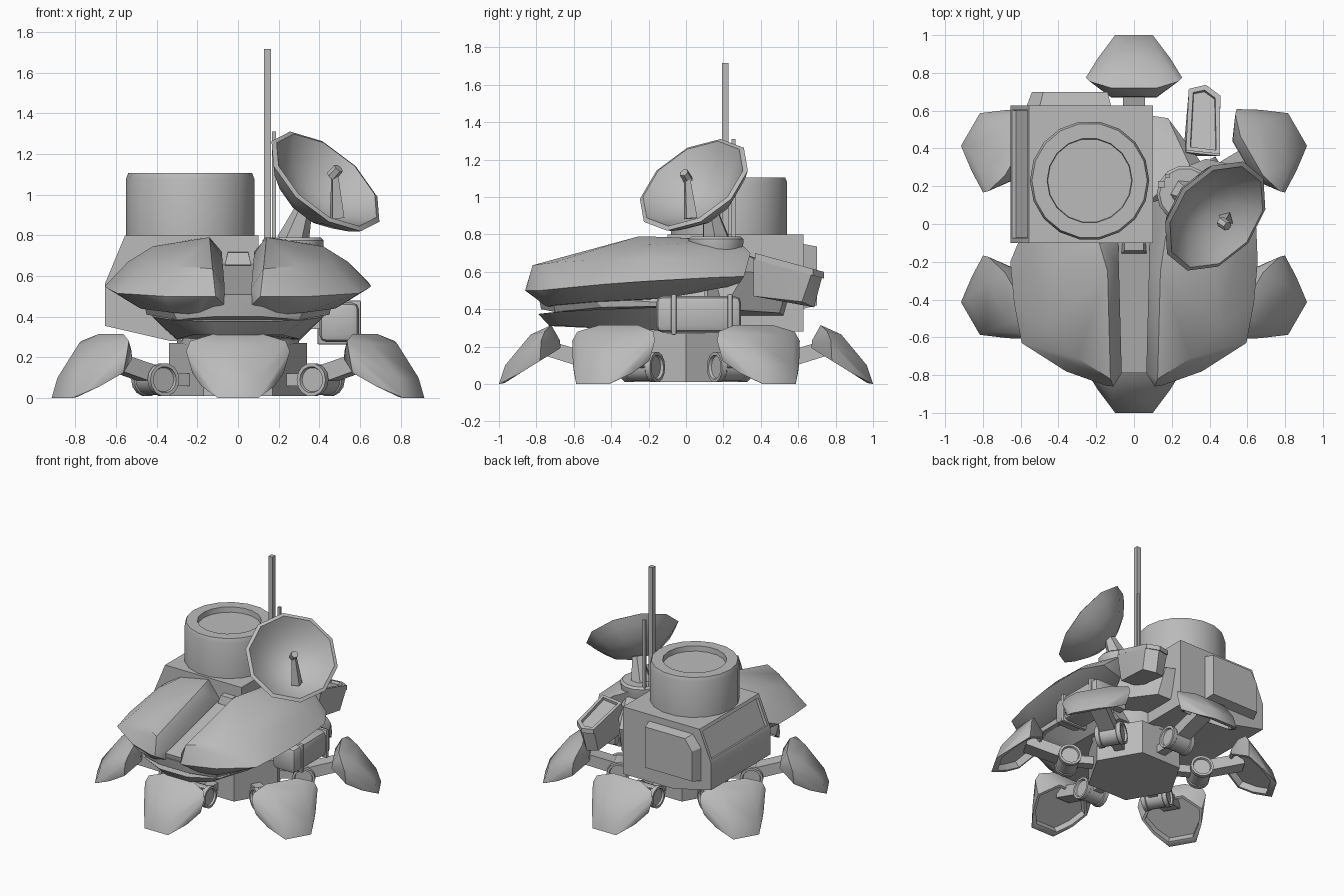
import bpy, bmesh, math
from mathutils import Vector, Matrix

GREY = bpy.data.materials.new("plain_grey")
GREY.diffuse_color = (0.5, 0.5, 0.5, 1)


def finish(name, bm, angle=32, matrix=None):
    bmesh.ops.recalc_face_normals(bm, faces=bm.faces)
    me = bpy.data.meshes.new(name)
    if matrix:
        bm.transform(matrix)
    bm.to_mesh(me)
    bm.free()
    for p in me.polygons:
        p.use_smooth = True
    me.set_sharp_from_angle(angle=math.radians(angle))
    me.materials.append(GREY)
    ob = bpy.data.objects.new(name, me)
    bpy.context.collection.objects.link(ob)
    return ob


def hull_bm(points):
    bm = bmesh.new()
    for p in points:
        bm.verts.new(p)
    bmesh.ops.convex_hull(bm, input=bm.verts)
    bmesh.ops.delete(bm, geom=[v for v in bm.verts if not v.link_faces], context='VERTS')
    bmesh.ops.dissolve_limit(bm, angle_limit=math.radians(4), verts=bm.verts, edges=bm.edges)
    return bm


def hull(name, points, angle=32, matrix=None):
    return finish(name, hull_bm(points), angle, matrix)


def mirrored(points):
    return [(s * x, y, z) for x, y, z in points for s in (1, -1)]


def box(name, lo, hi, bevel=0, matrix=None):
    bm = hull_bm([(x, y, z) for x in (lo[0], hi[0]) for y in (lo[1], hi[1]) for z in (lo[2], hi[2])])
    if bevel:
        bmesh.ops.bevel(bm, geom=bm.edges[:], offset=bevel, segments=2, affect='EDGES', profile=0.5)
    return finish(name, bm, 32, matrix)


def inset(bm, direction, width, depth):
    # inset the face that looks most along a direction
    bm.normal_update()
    f = max(bm.faces, key=lambda q: q.normal.dot(Vector(direction)))
    bmesh.ops.inset_region(bm, faces=[f], thickness=width, depth=0)
    bmesh.ops.inset_region(bm, faces=[f], thickness=0.004, depth=0)
    bmesh.ops.translate(bm, verts=f.verts[:], vec=f.normal * depth)


def lathe(name, profile, sides, centre=(0, 0, 0), axis=(0, 0, 1), matrix=None, angle=32, turn=0):
    # revolve (radius, height) points, radius 0 closes with a cap
    bm = bmesh.new()
    rings = []
    for r, h in profile:
        n = sides if r > 1e-5 else 1
        rings.append([bm.verts.new((r * math.cos(2 * math.pi * i / sides + turn),
                                    r * math.sin(2 * math.pi * i / sides + turn), h)) for i in range(n)])
    for a, b in zip(rings, rings[1:]):
        for i in range(sides):
            j = (i + 1) % sides
            vs = []
            for v in (a[i % len(a)], a[j % len(a)], b[j % len(b)], b[i % len(b)]):
                if v not in vs:
                    vs.append(v)
            bm.faces.new(vs)
    m = Matrix.Translation(centre) @ Vector(axis).to_track_quat('Z', 'Y').to_matrix().to_4x4()
    return finish(name, bm, angle, matrix @ m if matrix else m)


# hexagonal base
lathe("hex_base", [(0, 0.01), (0.34, 0.01), (0.34, 0.27), (0, 0.27)], 6)
lathe("neck", [(0, 0.26), (0.3, 0.26), (0.3, 0.45), (0, 0.45)], 12)

# six legs, modelled along +y and turned in 60 degree steps
for k in range(6):
    m = Matrix.Rotation(k * math.pi / 3, 4, 'Z')
    foot = hull_bm(mirrored([(0.10, 1.0, 0), (0.10, 0.97, 0.005), (0.10, 0.967, 0.10), (0.255, 0.775, 0.23),
                             (0.225, 0.78, 0.124), (0.18, 0.885, 0.059), (0.19, 0.88, 0.10),
                             (0.13, 0.83, 0.265), (0.12, 0.72, 0.315),
                             (0.235, 0.755, 0.28), (0.12, 0.67, 0.193), (0.12, 0.675, 0.235)]))
    inset(foot, (0, -0.52, -0.85), 0.02, -0.05)
    finish("foot_shell", foot, 45, m)
    lathe("hip_motor", [(0, -0.08), (0.06, -0.08), (0.065, -0.095), (0.082, -0.095), (0.082, -0.065), (0.076, -0.06),
                        (0.076, 0.06), (0.082, 0.065), (0.082, 0.095), (0.065, 0.095), (0.06, 0.08), (0, 0.08)],
          14, (0, 0.47, 0.09), (1, 0, 0), m)
    box("hip_link", (-0.035, 0.26, 0.06), (0.035, 0.45, 0.12), 0, m)
    hull("leg_arm", mirrored([(0.055, 0.46, 0.06), (0.055, 0.46, 0.15), (0.06, 0.6, 0.19),
                              (0.06, 0.76, 0.24), (0.06, 0.78, 0.16), (0.055, 0.6, 0.11)]), 32, m)

# front armour shells, one on each side of the channel
shell = [(0.19, -0.08, 0.785), (0.14, -0.25, 0.79), (0.125, -0.82, 0.635), (0.11, -0.86, 0.50),
         (0.08, -0.22, 0.72), (0.065, -0.79, 0.54), (0.07, -0.79, 0.46), (0.09, 0.1, 0.55),
         (0.15, -0.855, 0.50), (0.36, -0.78, 0.50), (0.595, -0.63, 0.515), (0.635, -0.42, 0.535),
         (0.655, -0.2, 0.55), (0.64, 0.15, 0.57), (0.54, 0.31, 0.575),
         (0.42, -0.2, 0.745), (0.42, 0.1, 0.735), (0.30, -0.71, 0.65), (0.46, -0.54, 0.66), (0.54, -0.2, 0.67),
         (0.53, 0.1, 0.67), (0.22, 0.28, 0.765), (0.38, 0.345, 0.70), (0.32, 0.2, 0.765),
         (0.33, -0.72, 0.42), (0.48, -0.5, 0.44), (0.5, -0.1, 0.46), (0.2, -0.74, 0.41), (0.3, 0.28, 0.53)]
hull("armour_right", shell, 38)
hull("armour_left", [(-x, y, z) for x, y, z in shell if y < 0.12], 38)

# centre channel, lower lip and chin
hull("channel_floor", mirrored([(0.08, -0.79, 0.51), (0.08, -0.77, 0.41), (0.1, -0.1, 0.66), (0.1, -0.1, 0.4)]))
hull("channel_vent", mirrored([(0.065, -0.155, 0.655), (0.065, -0.1, 0.64), (0.05, -0.14, 0.715), (0.05, -0.09, 0.72)]))
hull("lower_lip", mirrored([(0.12, -0.79, 0.475), (0.12, -0.775, 0.40), (0.33, -0.71, 0.44), (0.30, -0.70, 0.385),
                            (0.46, -0.5, 0.46), (0.45, -0.45, 0.41), (0.44, 0.1, 0.42), (0.4, 0.1, 0.5)]))
hull("chin", mirrored([(0.12, -0.79, 0.375), (0.33, -0.70, 0.385), (0.42, -0.45, 0.40), (0.42, 0.15, 0.42),
                       (0.10, -0.73, 0.31), (0.22, -0.65, 0.31), (0.30, -0.3, 0.29), (0.3, 0.2, 0.28)]), 25)

# equipment box with side and back panels
section = [(-0.555, 0.8), (0.1, 0.8), (0.1, 0.28), (-0.33, 0.28), (-0.655, 0.355), (-0.655, 0.56)]
cabin = hull_bm([(x, y, z) for x, z in section for y in (-0.1, 0.628)])
inset(cabin, (-0.93, 0, 0.37), 0.035, -0.02)
finish("equipment_box", cabin)
hull("back_panel", [(-0.57, 0.62, 0.40), (-0.12, 0.62, 0.40), (-0.57, 0.62, 0.66), (-0.50, 0.62, 0.75), (-0.12, 0.62, 0.75),
                    (-0.54, 0.70, 0.42), (-0.14, 0.70, 0.42), (-0.54, 0.70, 0.65), (-0.48, 0.70, 0.735), (-0.14, 0.70, 0.735)])

# drum on the box
lathe("drum", [(0, 0.795), (0.315, 0.795), (0.316, 1.075), (0.305, 1.105),
               (0.225, 1.105), (0.222, 1.065), (0, 1.065)], 18, (-0.235, 0.23, 0))

# rear right body and hatch pod
hull("rear_body", [(0.05, 0.58, 0.60), (0.18, 0.56, 0.58), (0.05, 0.1, 0.75), (0.3, 0.3, 0.70), (0.36, 0.32, 0.6),
                   (0.05, 0.53, 0.36), (0.2, 0.5, 0.38), (0.38, 0.2, 0.4), (0.05, 0.1, 0.36)])
lid = [(0.275, 0.39), (0.455, 0.37), (0.457, 0.68), (0.38, 0.737), (0.29, 0.715)]
hatch = hull_bm([(x, y, 0.70 - 0.274 * (y - 0.37) - d) for x, y in lid for d in (0, 0.035)])
inset(hatch, (0, 0.25, 0.97), 0.03, -0.02)
finish("hatch_lid", hatch)
hull("rear_pod", [(x, y - 0.01, 0.67 - 0.274 * (y - 0.37)) for x, y in lid] +
     [(0.26, 0.36, 0.48), (0.42, 0.36, 0.47), (0.44, 0.62, 0.44), (0.37, 0.685, 0.41), (0.29, 0.66, 0.42)])

# side tank with straps
box("side_tank", (0.40, -0.16, 0.275), (0.595, 0.295, 0.47), 0.035)
for y in (-0.065, 0.235):
    box("tank_strap", (0.39, y - 0.014, 0.263), (0.605, y + 0.014, 0.48), 0.008)
box("tank_bracket", (0.28, -0.1, 0.34), (0.42, 0.24, 0.46))

# dish antenna on its turntable
lathe("dish_turntable", [(0, 0.70), (0.14, 0.70), (0.15, 0.75), (0.15, 0.775), (0.135, 0.79), (0, 0.79)], 14, (0.27, 0.16, 0))
n = Vector((0.57, -0.47, 0.68)).normalized()
c = Vector((0.43, 0.042, 1.065))
bowl = [(0, -0.185), (0.1, -0.17), (0.2, -0.125), (0.285, -0.055), (0.333, 0.0),
        (0.308, 0.01), (0.265, -0.035), (0.19, -0.095), (0.1, -0.14), (0, -0.155)]
lathe("dish", bowl, 10, c, n, None, 42, math.pi / 10)


def strut(name, a, b, ra, rb, sides=4):
    a, b = Vector(a), Vector(b)
    length = (b - a).length
    return lathe(name, [(0, 0), (ra, 0), (rb, length), (0, length)], sides, a, b - a)


strut("dish_mount", (0.27, 0.16, 0.77), c - n * 0.18, 0.08, 0.04, 6)
strut("dish_feed_arm", (0.487, 0.025, 0.885), (0.475, 0.005, 1.11), 0.042, 0.018)
strut("dish_feed_tip", (0.46, 0.012, 1.09), (0.495, -0.012, 1.13), 0.028, 0.026, 6)

# whip antennas
box("tall_antenna", (0.128, 0.192, 0.74), (0.163, 0.227, 1.715))
box("short_antenna", (0.168, 0.244, 0.74), (0.188, 0.264, 1.31))
